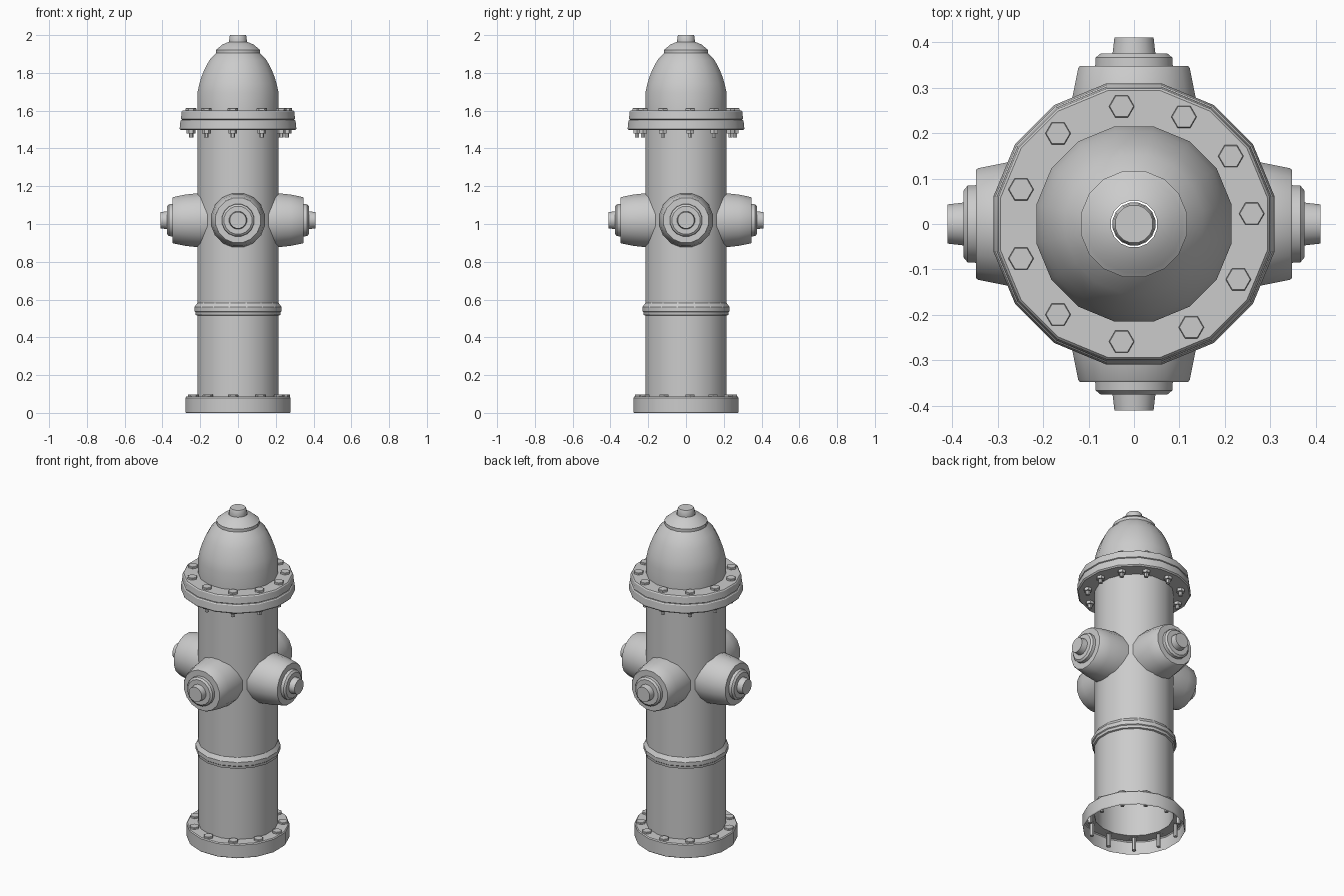
import bpy, bmesh, math
from mathutils import Matrix, Vector

if "Cube" in bpy.data.objects:
    bpy.data.objects.remove(bpy.data.objects["Cube"])

STEP = math.pi / 16      # half a side, so flats face the axes


def lathe(bm, profile, sides=16, phase=STEP, mat=Matrix()):
    """Revolve (radius, height) points; radius 0 closes to a pole-free cap."""
    prev = None
    for r, z in profile:
        if r == 0:
            bm.faces.new(prev)
            prev = None
            continue
        ring = []
        for i in range(sides):
            a = phase + 2 * math.pi * i / sides
            ring.append(bm.verts.new(mat @ Vector((r * math.cos(a), r * math.sin(a), z))))
        if prev:
            for i in range(sides):
                j = (i + 1) % sides
                bm.faces.new((prev[i], prev[j], ring[j], ring[i]))
        prev = ring


def finish(bm, name):
    mesh = bpy.data.meshes.new(name)
    bm.to_mesh(mesh)
    bm.free()
    ob = bpy.data.objects.new(name, mesh)
    bpy.context.collection.objects.link(ob)
    bpy.ops.object.select_all(action='DESELECT')
    ob.select_set(True)
    bpy.context.view_layer.objects.active = ob
    bpy.ops.object.shade_smooth_by_angle(angle=math.radians(28))
    return ob


def turned(name, profile, mat=Matrix()):
    bm = bmesh.new()
    lathe(bm, profile, mat=mat)
    return finish(bm, name)


# barrel: open-bottomed base, bead, and lower flange
turned("barrel", [
    (0.280, 0.0), (0.284, 0.006), (0.284, 0.080), (0.279, 0.086), (0.219, 0.086),
    (0.219, 0.515), (0.228, 0.518), (0.230, 0.533), (0.235, 0.537), (0.235, 0.560),
    (0.219, 0.583), (0.219, 1.497), (0.308, 1.497), (0.315, 1.504), (0.311, 1.545),
    (0.306, 1.551), (0.290, 1.551)])

# bonnet: upper flange, dome, collar
turned("bonnet", [
    (0.300, 1.551), (0.308, 1.556), (0.304, 1.594), (0.299, 1.600), (0.219, 1.600),
    (0.219, 1.695), (0.208, 1.745), (0.195, 1.785), (0.178, 1.825), (0.154, 1.868),
    (0.119, 1.904), (0.119, 1.922), (0.108, 1.930), (0.085, 1.950), (0.052, 1.963)])

# operating nut on top
turned("top_nut", [(0.048, 1.955), (0.048, 1.970), (0.045, 1.995), (0.042, 2.0), (0, 2.0)])

# four outlet caps around the barrel
for i, side in enumerate(("right", "back", "left", "front")):
    mat = (Matrix.Translation((0, 0, 1.02)) @ Matrix.Rotation(i * math.pi / 2, 4, 'Z')
           @ Matrix.Rotation(math.pi / 2, 4, 'Y'))
    turned(side + "_outlet", [
        (0.146, 0.15), (0.146, 0.21), (0.138, 0.28), (0.125, 0.343), (0.121, 0.348),
        (0.087, 0.348), (0.086, 0.366), (0.075, 0.375), (0.048, 0.375),
        (0.044, 0.410), (0, 0.410)], mat)

# bolt circles: heads, shanks, and nuts under the flange
ANGLES = (5, 35, 65, 96, 130, 163, 197, 230, 264, 299, 332)


def bolts(name, radius, top, bottom, nut_z=None):
    bm = bmesh.new()
    for deg in ANGLES:
        a = math.radians(deg)
        mat = Matrix.Translation((radius * math.cos(a), radius * math.sin(a), 0))
        lathe(bm, [(0.012, bottom), (0.012, top - 0.012), (0.028, top - 0.012),
                   (0.028, top - 0.002), (0.026, top), (0, top)], 6, 0, mat)
        lathe(bm, [(0.012, bottom), (0, bottom)], 6, 0, mat)
        if nut_z:
            lathe(bm, [(0.023, nut_z + 0.018), (0.023, nut_z), (0, nut_z)], 6, 0, mat)
    bmesh.ops.remove_doubles(bm, verts=bm.verts, dist=1e-5)
    bmesh.ops.recalc_face_normals(bm, faces=bm.faces)
    return finish(bm, name)


bolts("flange_bolts", 0.260, 1.613, 1.458, 1.480)
bolts("base_bolts", 0.248, 0.097, 0.010)
